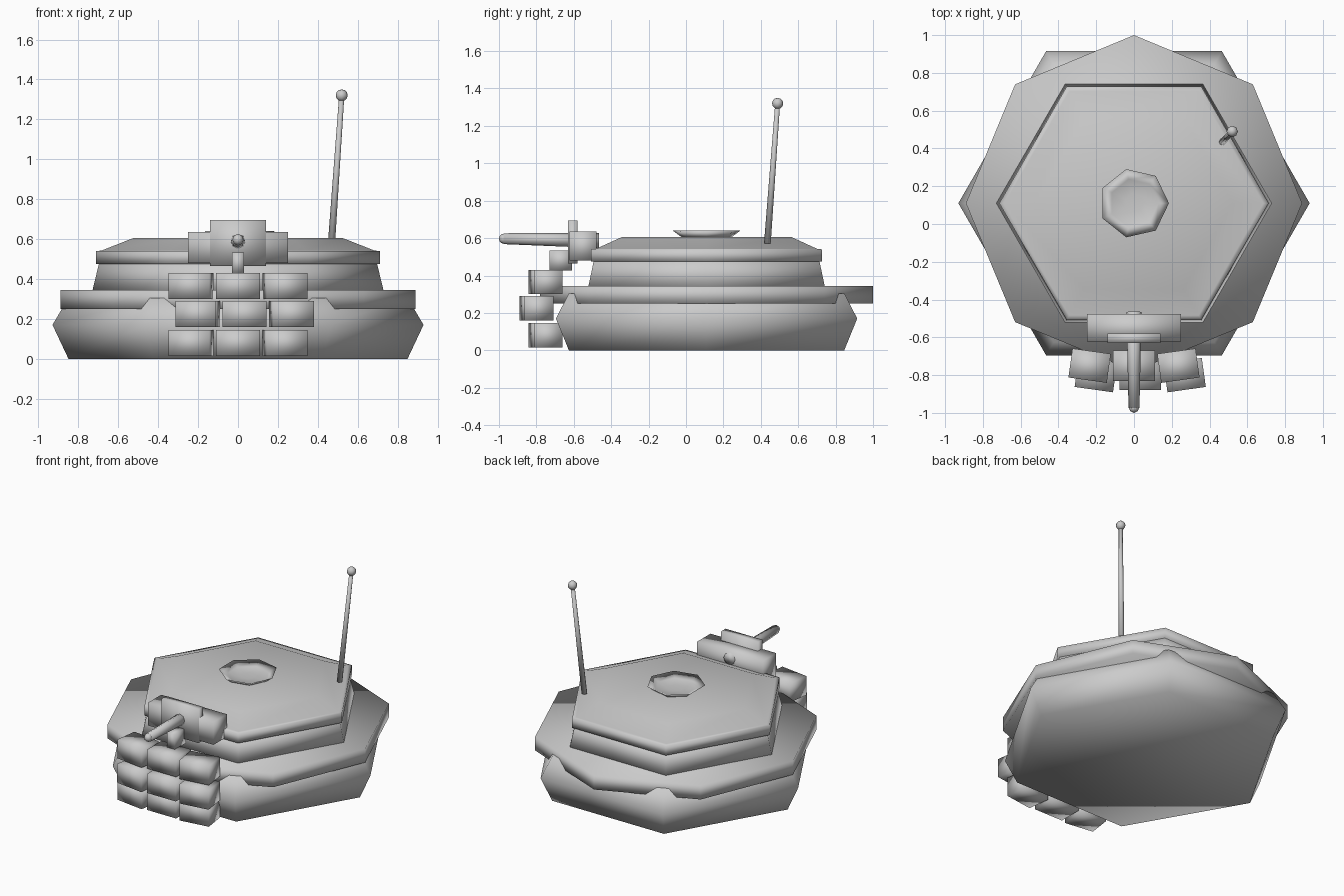
import bpy
import bmesh
import math
from mathutils import Vector, Matrix

old = bpy.data.objects.get("Cube")
if old:
    bpy.data.objects.remove(old, do_unlink=True)

grey = bpy.data.materials.new("plain grey")
grey.use_nodes = True
COLOUR = (0.6, 0.6, 0.6, 1)
grey.diffuse_color = COLOUR
grey.node_tree.nodes["Principled BSDF"].inputs["Base Color"].default_value = COLOUR

CENTRE_Y = 0.11


def finish(name, bm):
    """Turn a bmesh into a smooth-shaded object."""
    bmesh.ops.recalc_face_normals(bm, faces=bm.faces)
    for face in bm.faces:
        face.smooth = True
    mesh = bpy.data.meshes.new(name)
    bm.to_mesh(mesh)
    bm.free()
    mesh.materials.append(grey)
    obj = bpy.data.objects.new(name, mesh)
    bpy.context.collection.objects.link(obj)
    return obj


def stack(name, sides, profile):
    """Loft polygon rings (radius, height) around the bunker's axis."""
    bm = bmesh.new()
    rings = []
    for r, z in profile:
        angles = [math.tau * i / sides for i in range(sides)]
        rings.append([bm.verts.new((r * math.cos(a), CENTRE_Y + r * math.sin(a), z))
                      for a in angles])
    for low, high in zip(rings, rings[1:]):
        for i in range(sides):
            j = (i + 1) % sides
            bm.faces.new((low[i], low[j], high[j], high[i]))
    bm.faces.new(rings[0][::-1])
    bm.faces.new(rings[-1])
    return finish(name, bm)


def box(name, centre, size, turn=0):
    bm = bmesh.new()
    matrix = (Matrix.Translation(centre) @ Matrix.Rotation(math.radians(turn), 4, 'Z')
              @ Matrix.Diagonal((*size, 1)))
    bmesh.ops.create_cube(bm, size=1, matrix=matrix)
    return finish(name, bm)


def rod(name, start, end, r1, r2, sides=8):
    start, end = Vector(start), Vector(end)
    axis = end - start
    matrix = (Matrix.Translation((start + end) / 2)
              @ axis.to_track_quat('Z', 'Y').to_matrix().to_4x4())
    bm = bmesh.new()
    bmesh.ops.create_cone(bm, cap_ends=True, segments=sides, radius1=r1, radius2=r2,
                          depth=axis.length, matrix=matrix)
    return finish(name, bm)


def ball(name, centre, radius):
    bm = bmesh.new()
    bmesh.ops.create_uvsphere(bm, u_segments=8, v_segments=6, radius=radius,
                              matrix=Matrix.Translation(centre))
    return finish(name, bm)


# Bunker body
stack("base", 6, [(0.85, 0), (0.93, 0.17), (0.85, 0.305)])
stack("deck_plate", 8, [(0.89, 0.25), (0.89, 0.345)])
stack("tower_wall", 6, [(0.73, 0.34), (0.695, 0.485)])
stack("roof", 6, [(0.713, 0.475), (0.713, 0.54), (0.685, 0.542), (0.525, 0.605)])
stack("hatch_dish", 7, [(0.13, 0.6), (0.185, 0.64), (0.13, 0.615), (0.05, 0.608)])

# Antenna
tip = (0.52, 0.49, 1.32)
rod("antenna_rod", (0.468, 0.435, 0.57), tip, 0.018, 0.013)
ball("antenna_ball", tip, 0.03)

# Sandbag wall, the outer bags turned to curve round the front
for row, (z, shift, y) in enumerate([(0.08, 0, -0.75), (0.225, 0.033, -0.8), (0.365, 0, -0.75)]):
    for side in (-1, 0, 1):
        depth = 0.155 if side else 0.16
        box(f"sandbag_{row}_{side + 1}", (side * 0.235 + shift, y, z),
            (0.205 if side else 0.22, depth, 0.13), 8 * side)

# Mounted gun
box("gun_body", (0, -0.55, 0.557), (0.5, 0.145, 0.155))
box("gun_shield", (0, -0.605, 0.58), (0.28, 0.05, 0.23))
box("ammo_feed", (0, -0.67, 0.48), (0.06, 0.12, 0.105))
rod("gun_barrel", (0, -0.465, 0.587), (0, -0.975, 0.597), 0.04, 0.029)
ball("muzzle", (0, -0.973, 0.597), 0.027)
